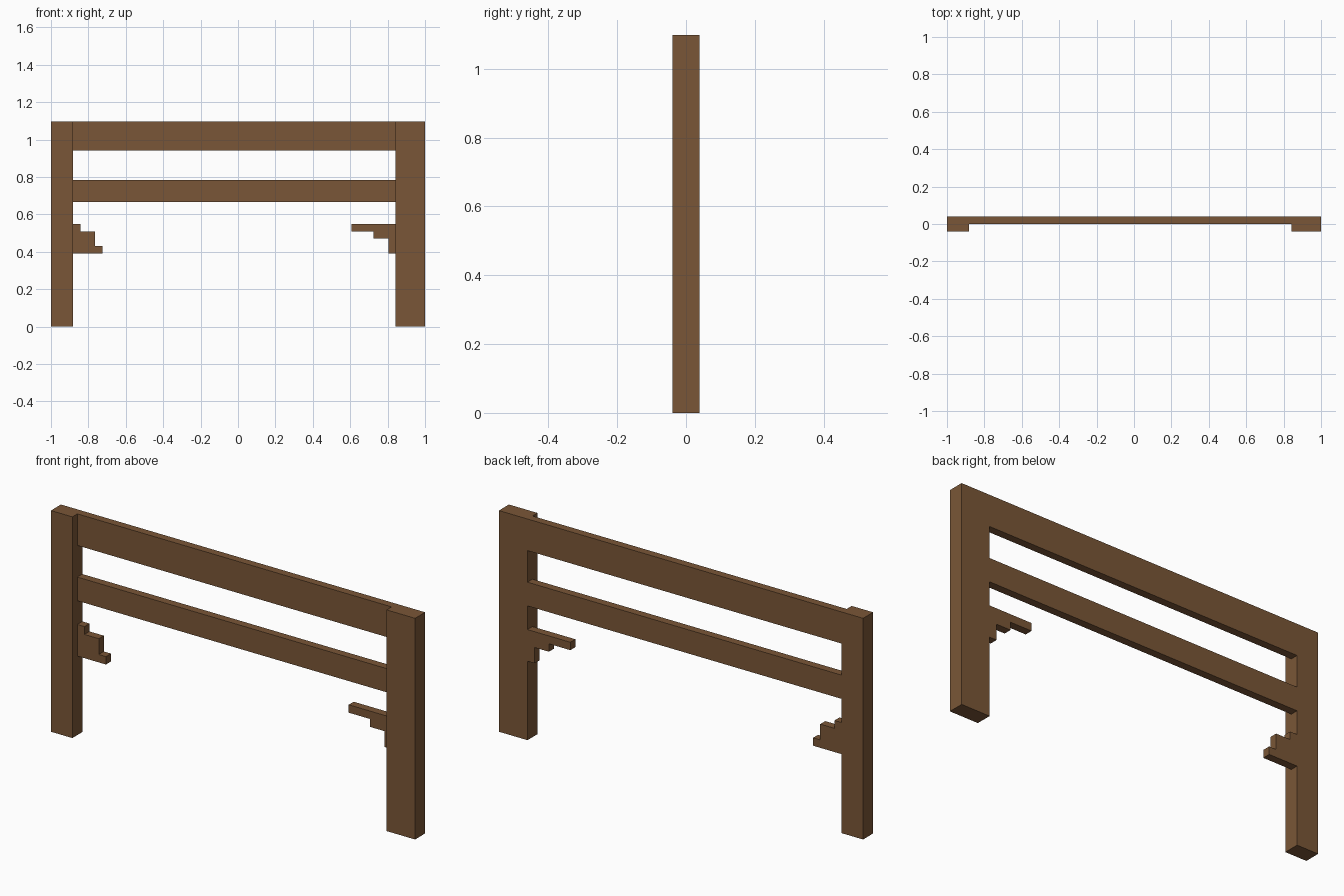
import bpy, bmesh

if "Cube" in bpy.data.objects:
    bpy.data.objects.remove(bpy.data.objects["Cube"])

# The whole model sits on a grid of 51 x 28 x 2 square cells
U = 2.0 / 51.0

wood = bpy.data.materials.new("brown_wood")
wood.diffuse_color = (0.195, 0.094, 0.038, 1.0)
wood.use_nodes = True
wood.node_tree.nodes["Principled BSDF"].inputs["Base Color"].default_value = wood.diffuse_color


def prism(name, outline, y0, y1):
    """Extrude an x-z outline (in cells) from y0 to y1."""
    bm = bmesh.new()
    verts = [bm.verts.new(((x - 25.5) * U, y0 * U, z * U)) for x, z in outline]
    face = bm.faces.new(verts)
    ext = bmesh.ops.extrude_face_region(bm, geom=[face])
    moved = [g for g in ext["geom"] if isinstance(g, bmesh.types.BMVert)]
    bmesh.ops.translate(bm, verts=moved, vec=(0, (y1 - y0) * U, 0))
    bmesh.ops.recalc_face_normals(bm, faces=bm.faces)
    mesh = bpy.data.meshes.new(name)
    bm.to_mesh(mesh)
    bm.free()
    mesh.materials.append(wood)
    ob = bpy.data.objects.new(name, mesh)
    bpy.context.collection.objects.link(ob)
    return ob


def board(name, x0, x1, z0, z1, y0, y1):
    return prism(name, [(x0, z0), (x1, z0), (x1, z1), (x0, z1)], y0, y1)


# Full-depth posts
board("left_post", 0, 3, 0, 28, -1, 1)
board("right_post", 47, 51, 0, 28, -1, 1)

# Rails, flush with the back of the posts
board("top_rail", 3, 47, 24, 28, 0, 1)
board("middle_rail", 3, 47, 17, 20, 0, 1)

# Stepped brackets, also flush with the back
prism("left_bracket", [(3, 10), (7, 10), (7, 11), (6, 11), (6, 13),
                       (4, 13), (4, 14), (3, 14)], 0, 1)
prism("right_bracket", [(47, 10), (47, 14), (41, 14), (41, 13),
                        (44, 13), (44, 12), (46, 12), (46, 10)], 0, 1)
